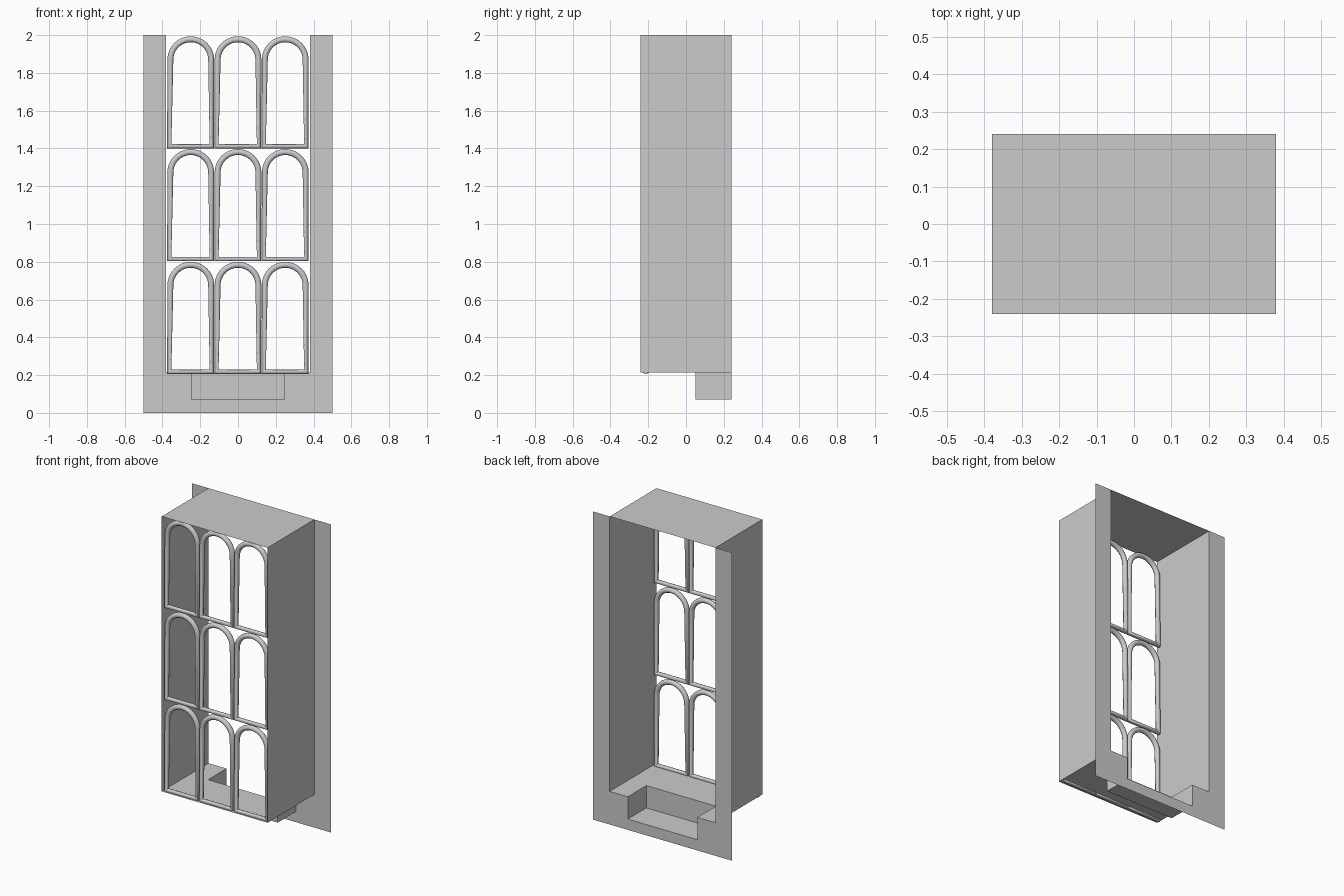
import bpy, bmesh, math

if "Cube" in bpy.data.objects:
    bpy.data.objects.remove(bpy.data.objects["Cube"])

BACK, FRONT = 0.24, -0.24
FLOOR = 0.215


def make_mesh(name, verts, faces):
    me = bpy.data.meshes.new(name)
    me.from_pydata(verts, [], faces)
    bm = bmesh.new()
    bm.from_mesh(me)
    bmesh.ops.remove_doubles(bm, verts=bm.verts, dist=0.0001)
    bm.to_mesh(me)
    bm.free()
    ob = bpy.data.objects.new(name, me)
    bpy.context.collection.objects.link(ob)
    return ob


def mirrored(half):
    return half + [(-x, v) for x, v in reversed(half)]


def strip(name, profile, y0, y1, cap=False):
    """Sweep an open x/z profile along y, optionally closing the y0 end."""
    n = len(profile)
    verts = [(x, y, z) for y in (y0, y1) for x, z in profile]
    faces = [(i, i + n, i + n + 1, i + 1) for i in range(n - 1)]
    if cap:
        faces.append(tuple(range(n)))
    return make_mesh(name, verts, faces)


def sheet(name, rects, place):
    """Flat sheet made of (x0, x1, v0, v1) rectangles."""
    verts, faces = [], []
    for x0, x1, v0, v1 in rects:
        n = len(verts)
        verts += [place(*p) for p in ((x0, v0), (x1, v0), (x1, v1), (x0, v1))]
        faces.append((n, n + 1, n + 2, n + 3))
    return make_mesh(name, verts, faces)


# Side walls and ceiling of the bay
strip("bay_walls", mirrored([(-0.38, FLOOR), (-0.38, 2.0)]), FRONT, BACK)

# Sunken step, open at the top and back
strip("sunken_step", mirrored([(-0.25, FLOOR), (-0.25, 0.07)]), 0.05, BACK, cap=True)

# Bay floor with a notch for the step
sheet("bay_floor",
      [(-0.38, 0.38, FRONT, 0.05), (-0.38, -0.25, 0.05, BACK), (0.25, 0.38, 0.05, BACK)],
      lambda x, y: (x, y, FLOOR))

# Surrounding wall with the doorway cut out
sheet("surrounding_wall",
      [(-0.5, 0.5, 0.0, 0.07),
       (-0.5, -0.25, 0.07, FLOOR), (0.25, 0.5, 0.07, FLOOR),
       (-0.5, -0.38, FLOOR, 2.0), (0.38, 0.5, FLOOR, 2.0)],
      lambda x, z: (x, BACK, z))


# Arched tubular window frames, three by three
def window_frame(cx, z0):
    r, spring = 0.108, 0.458
    path = [(-0.114, 0.0), (0.111, 0.0)]
    path += [(r * math.cos(a), spring + r * math.sin(a))
             for a in (math.pi * i / 20 for i in range(21))]
    cu = bpy.data.curves.new("window_frame", 'CURVE')
    cu.dimensions = '3D'
    cu.bevel_depth = 0.0165
    cu.bevel_resolution = 3
    sp = cu.splines.new('POLY')
    sp.points.add(len(path) - 1)
    for p, (x, z) in zip(sp.points, path):
        p.co = (cx + x, -0.212, z0 + z, 1)
    sp.use_cyclic_u = True
    ob = bpy.data.objects.new("window_frame", cu)
    bpy.context.collection.objects.link(ob)
    bpy.ops.object.select_all(action='DESELECT')
    ob.select_set(True)
    bpy.context.view_layer.objects.active = ob
    bpy.ops.object.convert(target='MESH')
    bpy.ops.object.shade_smooth_by_angle(angle=math.radians(50))


for row in range(3):
    for col in (-1, 0, 1):
        window_frame(col * 0.25, 0.218 + row * 0.597)
